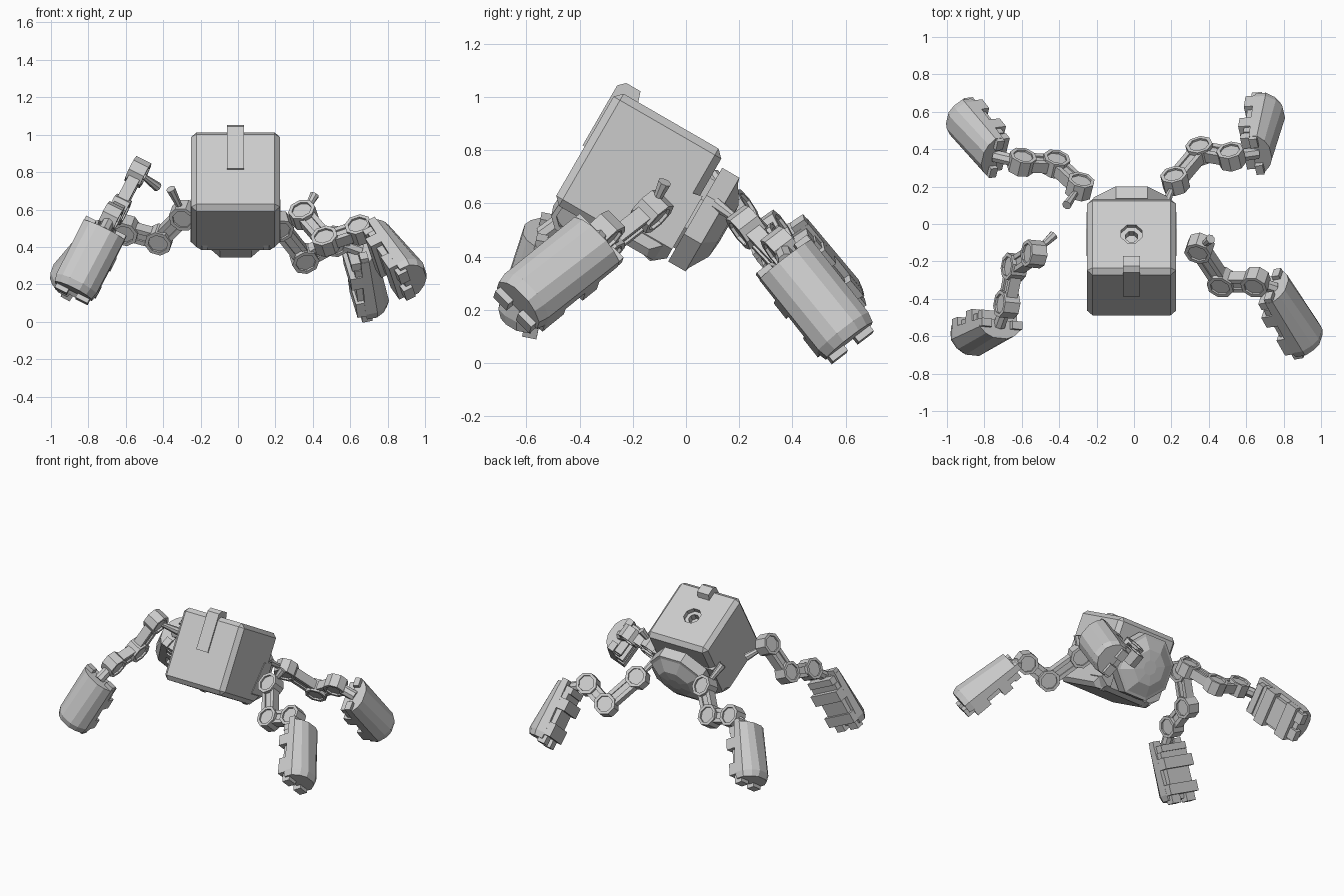
import bpy, bmesh, math
from mathutils import Vector, Matrix

if "Cube" in bpy.data.objects:
    bpy.data.objects.remove(bpy.data.objects["Cube"])

grey = bpy.data.materials.new("light_grey")
grey.use_nodes = True
grey.diffuse_color = (0.6, 0.6, 0.6, 1)
grey.node_tree.nodes["Principled BSDF"].inputs["Base Color"].default_value = (0.6, 0.6, 0.6, 1)


def finish(name, bm, matrix):
    """Place a bmesh and turn it into a flat-shaded object."""
    bmesh.ops.transform(bm, matrix=matrix, verts=bm.verts)
    bmesh.ops.recalc_face_normals(bm, faces=bm.faces)
    mesh = bpy.data.meshes.new(name)
    bm.to_mesh(mesh)
    bm.free()
    mesh.materials.append(grey)
    obj = bpy.data.objects.new(name, mesh)
    bpy.context.collection.objects.link(obj)
    return obj


def loft(bm, rings):
    """Skin closed rings of points and cap both ends."""
    loops = [[bm.verts.new(p) for p in ring] for ring in rings]
    n = len(loops[0])
    for a, b in zip(loops, loops[1:]):
        for i in range(n):
            bm.faces.new((a[i], a[(i + 1) % n], b[(i + 1) % n], b[i]))
    bm.faces.new(loops[0])
    bm.faces.new(loops[-1])


def box(bm, lo, hi):
    loft(bm, [[(lo[0], lo[1], z), (hi[0], lo[1], z), (hi[0], hi[1], z), (lo[0], hi[1], z)]
              for z in (lo[2], hi[2])])


def octagon(r, z):
    steps = [(i + 0.5) * math.tau / 8 for i in range(8)]
    return [(r * math.cos(t), r * math.sin(t), z) for t in steps]


def frame(origin, x, y, z):
    m = Matrix((x, y, z)).transposed().to_4x4()
    m.translation = origin
    return m


# Body: tilted chamfered box, lower rear corners cut off, with a socket in its top
tilt = Matrix.Translation((-0.013, -0.175, 0.695)) @ Matrix.Rotation(math.radians(-30), 4, 'X')
bm = bmesh.new()
box(bm, (-0.237, -0.238, -0.242), (0.237, 0.23, 0.245))
bmesh.ops.bevel(bm, geom=bm.edges[:], offset=0.028, segments=1, affect='EDGES')
for side in (-1, 1):
    bmesh.ops.bisect_plane(bm, geom=bm.verts[:] + bm.edges[:] + bm.faces[:], plane_co=(side * 0.2, 0.2, -0.225),
                           plane_no=(side, 0.8, -0.8), clear_outer=True)
    bmesh.ops.holes_fill(bm, edges=[e for e in bm.edges if e.is_boundary], sides=0)
body = finish("body", bm, tilt)
bm = bmesh.new()
loft(bm, [octagon(0.035, 0.17), octagon(0.035, 0.215), octagon(0.06, 0.215), octagon(0.06, 0.3)])
cutter = finish("socket_cutter", bm, tilt)
cutter.hide_render = True
cut = body.modifiers.new("socket", 'BOOLEAN')
cut.object = cutter
cut.solver = 'EXACT'
bpy.context.view_layer.objects.active = body
bpy.ops.object.modifier_apply(modifier="socket")
bpy.data.objects.remove(cutter)

# Clip wrapping over the top front edge
bm = bmesh.new()
profile = [(-0.247, 0.0), (-0.247, 0.26), (-0.222, 0.285), (-0.16, 0.285), (-0.145, 0.24), (-0.21, 0.23), (-0.21, 0.0)]
loft(bm, [[(x, u, w) for u, w in profile] for x in (-0.045, 0.045)])
finish("top_clip", bm, tilt)

# Side plates near the hip, narrowing at their lower outer corner
profile = [(0.15, 0.04), (0.104, -0.23), (0.19, -0.25), (0.24, -0.21), (0.24, 0.06)]
for side, name in ((-1, "right_hip_plate"), (1, "left_hip_plate")):
    bm = bmesh.new()
    loft(bm, [[(side * x, u, max(w, low)) for u, w in profile]
              for x, low in ((0.15, -0.25), (0.18, -0.25), (0.241, -0.17))])
    finish(name, bm, tilt)

# Hip dome: octagonal collar with a faceted cap
bm = bmesh.new()
loft(bm, [octagon(r, z) for r, z in ((0.16, 0.2), (0.16, 0.25), (0.22, 0.25), (0.22, 0.325),
                                     (0.2, 0.33), (0.12, 0.374), (0.05, 0.38))])
finish("hip_dome", bm, tilt @ Matrix.Translation((0, 0, -0.014)) @ Matrix.Rotation(math.radians(-90), 4, 'X'))


def joint(name, centre, along, axis):
    """Octagonal knuckle with a recessed disc on both faces."""
    bm = bmesh.new()
    h = 0.045
    loft(bm, [octagon(r, z) for r, z in ((0.054, 0.012 - h), (0.054, -h), (0.074, -h), (0.074, h),
                                         (0.054, h), (0.054, h - 0.012))])
    finish(name, bm, frame(centre, along, axis.cross(along), axis))


def link(name, start, end, axis):
    """Twin side rails around a thinner web."""
    along = (end - start).normalized()
    length = (end - start).length
    bm = bmesh.new()
    box(bm, (0.05, -0.02, -0.022), (length - 0.05, 0.02, 0.022))
    for s in (-1, 1):
        box(bm, (0.05, s * 0.033 - 0.013, -0.032), (length - 0.05, s * 0.033 + 0.013, 0.032))
    finish(name, bm, frame(start, along, axis.cross(along), axis))


def foot(name, start, end, axis, outward_hint):
    """Tapered shell (x = width, y = outward, z = toward the toes)."""
    down = end - start
    length = down.length
    down = (down - axis * down.dot(axis)).normalized()
    out = down.cross(axis)
    if out.dot(outward_hint) < 0:
        out = -out
    m = frame(start, out.cross(down), out, down)
    half = [(0.122, -0.035), (0.122, 0.03), (0.085, 0.08), (0.04, 0.108)]
    section = half + [(-x, y) for x, y in reversed(half)]
    bm = bmesh.new()
    loft(bm, [[(x * sx, y * sy, z) for x, y in section] for z, sx, sy in
              ((-0.01, 1.0, 0.68), (length - 0.04, 0.98, 1.0), (length, 0.9, 0.85))])
    # Stepped inner plates, with gaps that leave notches in the sides
    box(bm, (-0.105, -0.075, 0.0), (0.105, -0.02, 0.045))
    box(bm, (-0.112, -0.062, 0.045), (0.112, -0.02, 0.085))
    box(bm, (-0.121, -0.092, 0.085), (0.121, -0.02, 0.16))
    box(bm, (-0.095, -0.065, 0.16), (0.095, -0.03, 0.26))
    box(bm, (-0.119, -0.08, 0.26), (0.119, -0.03, length - 0.03))
    # Knee prongs and toes
    for s in (-1, 1):
        box(bm, (s * 0.09 - 0.03, -0.023, -0.035), (s * 0.09 + 0.03, 0.02, 0.02))
        box(bm, (s * 0.062 - 0.036, -0.055, length - 0.05), (s * 0.062 + 0.036, 0.0, length + 0.025))
    finish(name, bm, m)


# Legs: peg tip, three joints, foot start, foot end
legs = {
    "back_left": ((0.17, 0.11, 0.6), (0.22, 0.23, 0.51), (0.355, 0.39, 0.34), (0.52, 0.36, 0.43),
                  (0.66, 0.38, 0.38), (0.70, 0.61, 0.08)),
    "back_right": ((-0.36, 0.10, 0.71), (-0.29, 0.20, 0.57), (-0.42, 0.32, 0.44), (-0.60, 0.33, 0.49),
                   (-0.75, 0.365, 0.46), (-0.92, 0.57, 0.20)),
    "front_right": ((-0.43, -0.06, 0.72), (-0.535, -0.16, 0.80), (-0.64, -0.23, 0.60), (-0.68, -0.43, 0.56),
                    (-0.72, -0.54, 0.48), (-0.91, -0.60, 0.18)),
    "front_left": ((0.41, -0.08, 0.68), (0.35, -0.13, 0.57), (0.47, -0.31, 0.43), (0.65, -0.31, 0.49),
                   (0.755, -0.345, 0.45), (0.935, -0.56, 0.16)),
}
for name, points in legs.items():
    peg, a, b, c, ankle, toe = [Vector(p) for p in points]
    axis = (b - a).cross(c - b).normalized()
    for part, p, q in (("shoulder", a, b), ("elbow", b, c), ("wrist", c, b)):
        joint(f"{name}_{part}_joint", p, (q - p).normalized(), axis)
    link(f"{name}_upper_link", a, b, axis)
    link(f"{name}_lower_link", b, c, axis)
    foot(f"{name}_foot", ankle, toe, axis, c - b)
    # Ankle stub joining the last joint to the foot, and the shoulder peg
    for part, p, q, r in (("ankle", c, ankle, (0.035, 0.035)), ("peg", a, peg, (0.016, 0.026))):
        bm = bmesh.new()
        loft(bm, [octagon(r[0], 0.05), octagon(r[1], (q - p).length)])
        finish(f"{name}_{part}", bm, Matrix.Translation(p) @ (q - p).to_track_quat('Z', 'Y').to_matrix().to_4x4())
